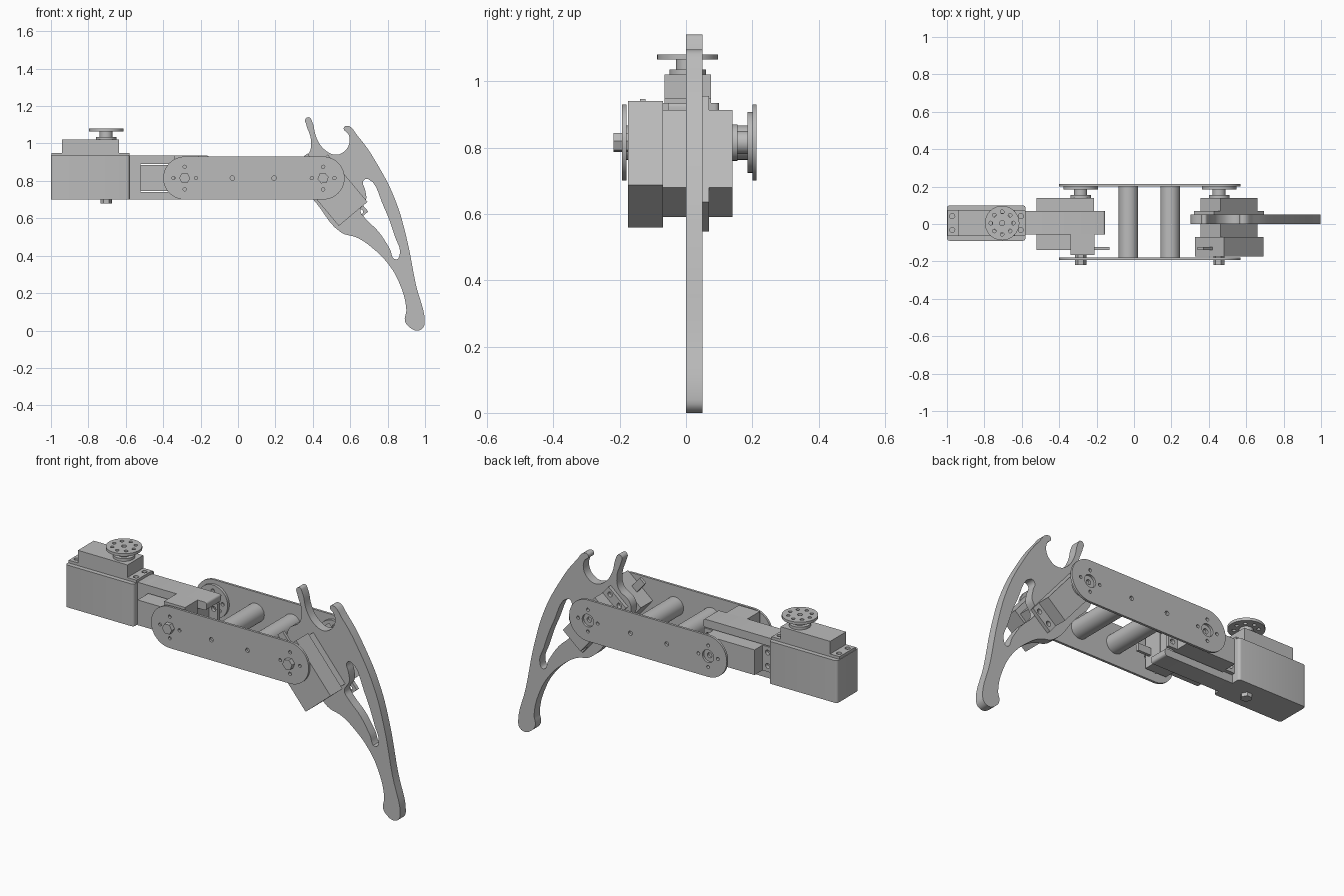
import bpy, bmesh, math
from mathutils import Matrix, Vector

if "Cube" in bpy.data.objects:
    bpy.data.objects.remove(bpy.data.objects["Cube"])

grey = bpy.data.materials.new("light_grey")
grey.use_nodes = True
grey.diffuse_color = (0.5, 0.5, 0.5, 1)
grey.node_tree.nodes["Principled BSDF"].inputs["Base Color"].default_value = grey.diffuse_color


def frame(origin, u, w):
    """Local axes: u along the part, w along its shaft."""
    u, w = Vector(u).normalized(), Vector(w).normalized()
    rot = Matrix((u, w.cross(u), w)).transposed().to_4x4()
    return Matrix.Translation(origin) @ rot


HIP = frame((-0.705, 0.005, 0.88), (-1, 0, 0), (0, 0, 1))
KNEE = frame((-0.285, 0, 0.815), (-1, 0, 0), (0, 1, 0))
TILT = math.radians(50)
ANKLE = frame((0.455, 0, 0.815), (math.cos(TILT), 0, -math.sin(TILT)), (0, 1, 0))
SIDE = frame((0, 0, 0), (1, 0, 0), (0, -1, 0))


def add(name, mesh, fr, smooth=False):
    ob = bpy.data.objects.new(name, mesh)
    bpy.context.collection.objects.link(ob)
    mesh.materials.clear()
    mesh.materials.append(grey)
    ob.matrix_world = fr
    if smooth:
        bpy.ops.object.select_all(action='DESELECT')
        ob.select_set(True)
        bpy.context.view_layer.objects.active = ob
        bpy.ops.object.shade_smooth_by_angle(angle=math.radians(35))
    return ob


def box(name, fr, u, v, w, round_edges=0):
    bm = bmesh.new()
    bmesh.ops.create_cube(bm, size=1)
    for p in bm.verts:
        p.co = [lo + (hi - lo) * (c + 0.5) for c, (lo, hi) in zip(p.co, (u, v, w))]
    if round_edges:
        upright = [e for e in bm.edges
                   if abs(e.verts[0].co.z - e.verts[1].co.z) > 0.001]
        bmesh.ops.bevel(bm, geom=upright, offset=round_edges, segments=4,
                        profile=0.5, affect='EDGES')
    mesh = bpy.data.meshes.new(name)
    bm.to_mesh(mesh)
    bm.free()
    return add(name, mesh, fr, round_edges > 0)


def circle(u, v, r, sides=16):
    return [(u + r * math.cos(math.tau * i / sides),
             v + r * math.sin(math.tau * i / sides)) for i in range(sides)]


def ring(u, v, radius, count, hole):
    return [circle(a, b, hole, 12) for a, b in circle(u, v, radius, count)]


def plate(name, fr, loops, w0, w1, curved=False):
    """Extrude an outline; the later loops become holes."""
    cu = bpy.data.curves.new(name, 'CURVE')
    cu.dimensions, cu.fill_mode = '2D', 'BOTH'
    cu.extrude, cu.resolution_u = (w1 - w0) / 2, 5
    for loop in loops:
        if curved:
            sp = cu.splines.new('BEZIER')
            sp.bezier_points.add(len(loop) - 1)
            for p, (x, y) in zip(sp.bezier_points, loop):
                p.co = (x, y, 0)
                p.handle_left_type = p.handle_right_type = 'AUTO'
        else:
            sp = cu.splines.new('POLY')
            sp.points.add(len(loop) - 1)
            for p, (x, y) in zip(sp.points, loop):
                p.co = (x, y, 0, 1)
        sp.use_cyclic_u = True
    tmp = bpy.data.objects.new(name + "_outline", cu)
    bpy.context.collection.objects.link(tmp)
    graph = bpy.context.evaluated_depsgraph_get()
    mesh = bpy.data.meshes.new_from_object(tmp.evaluated_get(graph))
    bpy.data.objects.remove(tmp)
    bm = bmesh.new()
    bm.from_mesh(mesh)
    bmesh.ops.remove_doubles(bm, verts=bm.verts, dist=0.0002)
    bmesh.ops.translate(bm, verts=bm.verts, vec=(0, 0, (w0 + w1) / 2))
    bmesh.ops.recalc_face_normals(bm, faces=bm.faces)
    bm.to_mesh(mesh)
    bm.free()
    mesh.name = name
    return add(name, mesh, fr, True)


def rod(name, fr, u, v, r, w0, w1, sides=32):
    return plate(name, fr, [circle(u, v, r, sides)], w0, w1)


# Three identical servos, each with mounting ears, shaft, horn and pivot nut
for joint, fr in (("hip", HIP), ("knee", KNEE), ("ankle", ANKLE)):
    box(joint + "_servo_case", fr, (-0.07, 0.235), (-0.07, 0.07), (-0.14, 0.14))
    ears = [(-0.125, -0.07), (0.292, -0.07), (0.292, 0.07), (-0.125, 0.07)]
    screws = [circle(u, v, 0.014, 12) for u in (-0.1, 0.267) for v in (-0.037, 0.037)]
    plate(joint + "_servo_ears", fr, [ears] + screws, 0.05, 0.07)
    rod(joint + "_shaft_collar", fr, 0, 0, 0.055, 0.14, 0.155)
    rod(joint + "_shaft", fr, 0, 0, 0.035, 0.155, 0.187)
    horn = [circle(0, 0, 0.092, 40), circle(0, 0, 0.014)]
    plate(joint + "_horn", fr, horn + ring(0, 0, 0.06, 8, 0.01), 0.185, 0.2)
    rod(joint + "_pivot_nut", fr, 0, 0, 0.03, -0.218 if fr != HIP else -0.2, -0.16, 6)

# Hip housing
box("hip_housing", HIP, (-0.125, 0.295), (-0.095, 0.095), (-0.18, 0.055), 0.015)

# Bracket joining the hip housing to the knee servo
box("bracket_top", KNEE, (-0.13, 0.3), (0.075, 0.12), (-0.055, 0.07), 0.012)
box("bracket_bottom", KNEE, (-0.13, 0.3), (-0.115, -0.075), (-0.055, 0.05), 0.012)
box("bracket_end", KNEE, (0.235, 0.3), (-0.115, 0.12), (-0.055, 0.05))
box("bracket_pivot_block", KNEE, (-0.075, 0.055), (-0.075, 0.12), (-0.165, -0.055))

# Ankle servo cover and the two cable plugs
box("ankle_cover", ANKLE, (-0.08, 0.25), (-0.1, 0.1), (-0.175, -0.07))
for joint, fr in (("knee", KNEE), ("ankle", ANKLE)):
    box(joint + "_cable_plug", fr, (-0.155, -0.07), (-0.02, 0.02), (-0.138, -0.122))

# Thigh side plates: rounded ends on the knee and ankle axes
KNEE_X, ANKLE_X, AXIS_Z, R = -0.285, 0.455, 0.815, 0.115
capsule = []
for cx, start in ((ANKLE_X, -90), (KNEE_X, 90)):
    for i in range(25):
        a = math.radians(start + 7.5 * i)
        capsule.append((cx + R * math.cos(a), AXIS_Z + R * math.sin(a)))
SPACERS = (-0.03, 0.193)
holes = [circle(x, AXIS_Z, 0.012, 12) for x in SPACERS]
for x in (KNEE_X, ANKLE_X):
    holes += ring(x, AXIS_Z, 0.06, 4, 0.009)
pivots = [circle(x, AXIS_Z, 0.035, 24) for x in (KNEE_X, ANKLE_X)]
plate("front_thigh_plate", SIDE, [capsule] + holes, 0.18, 0.193)
plate("back_thigh_plate", SIDE, [capsule] + holes + pivots, -0.213, -0.2)
for x in SPACERS:
    rod("thigh_spacer", SIDE, x, AXIS_Z, 0.052, -0.2, 0.18)

# Shin blade with two spurs, a curved claw and a crescent opening
blade = [(.36, 1.13), (.38, 1.14), (.395, 1.12), (.42, 1.03), (.46, .97), (.52, .94),
         (.565, .955), (.595, 1.0), (.59, 1.05), (.565, 1.08), (.58, 1.095),
         (.64, 1.04), (.75, .88), (.84, .7), (.9, .5), (.95, .25), (.998, .04),
         (.985, .01), (.955, 0), (.92, .015), (.893, .05), (.9, .11), (.86, .26),
         (.8, .36), (.72, .44), (.64, .495), (.55, .525), (.42, .68), (.31, .82),
         (.31, .89), (.38, .95), (.39, 1.02), (.365, 1.1)]
crescent = [(.67, .8), (.695, .81), (.78, .66), (.84, .5), (.865, .41), (.845, .38),
            (.81, .44), (.75, .53), (.68, .6), (.655, .64), (.685, .7), (.68, .75)]
plate("shin_blade", SIDE, [blade, crescent], -0.05, 0, curved=True)
